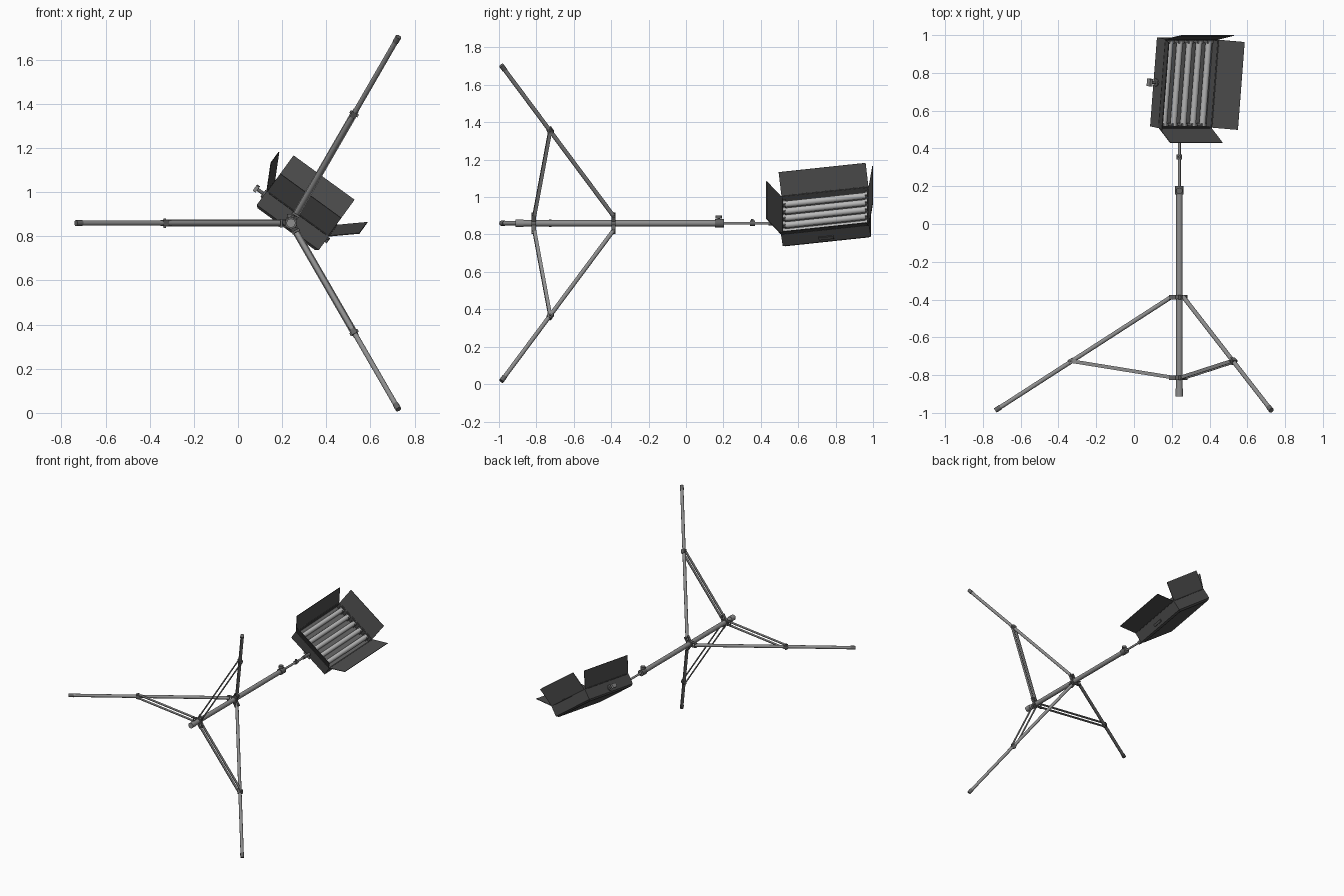
import bpy, bmesh, math
from mathutils import Vector, Matrix

if "Cube" in bpy.data.objects:
    bpy.data.objects.remove(bpy.data.objects["Cube"])

def mat(name, v):
    m = bpy.data.materials.new(name)
    m.diffuse_color = (v, v, v, 1)
    m.use_nodes = True
    m.node_tree.nodes["Principled BSDF"].inputs["Base Color"].default_value = m.diffuse_color
    return m

METAL = mat("grey_metal", 0.27)
JOINT = mat("dark_joint_grey", 0.13)
HOUSING = mat("charcoal_housing", 0.075)
REFLECT = mat("reflector_grey", 0.13)
LAMP = mat("pale_tube_grey", 0.48)

def finish(bm, name, *mats, smooth=False):
    bmesh.ops.recalc_face_normals(bm, faces=bm.faces)
    me = bpy.data.meshes.new(name)
    bm.to_mesh(me)
    bm.free()
    ob = bpy.data.objects.new(name, me)
    bpy.context.collection.objects.link(ob)
    for m in mats:
        me.materials.append(m)
    if smooth:
        bpy.ops.object.select_all(action='DESELECT')
        ob.select_set(True)
        bpy.context.view_layer.objects.active = ob
        bpy.ops.object.shade_smooth_by_angle(angle=math.radians(40))
    return ob

def rod(name, a, b, r, m, seg=16):
    """Round bar between two points."""
    a, b = Vector(a), Vector(b)
    d = b - a
    M = Matrix.Translation((a + b) / 2) @ d.to_track_quat('Z', 'Y').to_matrix().to_4x4()
    bm = bmesh.new()
    bmesh.ops.create_cone(bm, cap_ends=True, segments=seg, radius1=r, radius2=r,
                          depth=d.length, matrix=M)
    return finish(bm, name, m, smooth=True)

def block(name, centre, axes, size, m):
    """Box with its own three axes."""
    R = Matrix([Vector(a).normalized() for a in axes]).transposed().to_4x4()
    bm = bmesh.new()
    bmesh.ops.create_cube(bm, size=1, matrix=Matrix.Translation(centre) @ R @ Matrix.Diagonal((*size, 1)))
    return finish(bm, name, m)

# ---------- stand: its axis runs along y ----------
CX, CZ = 0.24, 0.86
Y = Vector((0, 1, 0))

def ax(y, dx=0, dz=0):
    return Vector((CX + dx, y, CZ + dz))

rod("main_pole", ax(-0.90), ax(0.17), 0.017, METAL, 24)
rod("pole_end_cap", ax(-0.912), ax(-0.87), 0.02, METAL, 24)
rod("upper_pole", ax(0.17), ax(0.45), 0.0075, METAL)
rod("pole_clamp", ax(0.155), ax(0.202), 0.023, JOINT, 24)
rod("clamp_screw", ax(0.175), ax(0.175, 0, 0.03), 0.007, JOINT)
rod("clamp_knob", ax(0.175, 0, 0.026), ax(0.175, 0, 0.042), 0.017, JOINT)
rod("upper_clamp", ax(0.342), ax(0.368), 0.014, JOINT)
rod("upper_clamp_knob", ax(0.355), ax(0.355, 0, 0.022), 0.007, JOINT)
rod("leg_hub", ax(-0.398), ax(-0.378), 0.026, JOINT, 24)
rod("brace_hub", ax(-0.825), ax(-0.803), 0.026, JOINT, 24)

for i, deg in enumerate((180, 60, -60), 1):
    rad = Vector((math.cos(math.radians(deg)), 0, math.sin(math.radians(deg))))
    tan = rad.cross(Y)
    top, foot = ax(-0.386) + rad * 0.042, ax(-0.983) + rad * 0.968
    knee, low = ax(-0.726) + rad * 0.572, ax(-0.812) + rad * 0.04
    d = (foot - top).normalized()
    rod(f"leg_{i}", top, foot, 0.0115, METAL)
    rod(f"foot_{i}", foot - d * 0.025, foot + d * 0.008, 0.0135, JOINT)
    # hinge plates and pins
    for y, nm in ((-0.388, "leg"), (-0.814, "brace")):
        for s in (-1, 1):
            block(f"{nm}_bracket_{i}", ax(y) + rad * 0.034 + tan * s * 0.014, (rad, Y, tan),
                  (0.044, 0.022, 0.005), JOINT)
        p = ax(y) + rad * 0.043
        rod(f"{nm}_pin_{i}", p - tan * 0.019, p + tan * 0.019, 0.006, JOINT, 10)
    rod(f"knee_pin_{i}", knee - tan * 0.021, knee + tan * 0.021, 0.007, JOINT, 10)
    block(f"knee_sleeve_{i}", knee, (d, d.cross(tan), tan), (0.03, 0.027, 0.026), JOINT)
    # twin brace strips either side of the leg
    b = (knee - low).normalized()
    for s in (-1, 1):
        block(f"brace_{i}", (knee + low) / 2 + tan * s * 0.0135, (b, b.cross(tan), tan),
              ((knee - low).length + 0.015, 0.019, 0.005), METAL)

# ---------- lamp head: local axes width, height, depth ----------
a, t = math.radians(36), math.radians(7.5)
W = Vector((math.cos(a), 0, -math.sin(a)))
n0 = Vector((math.sin(a), 0, math.cos(a)))
H = Y * math.cos(t) + n0 * math.sin(t)
N = n0 * math.cos(t) - Y * math.sin(t)
ORIGIN = ax(0.519) - n0 * 0.036
HW, HH, DEP = 0.174, 0.475, 0.09

def loc(w, h, n):
    return ORIGIN + W * w + H * h + N * n

HEAD = Matrix((W, H, N)).transposed().to_4x4()
HEAD.translation = ORIGIN

# housing: chamfered back, recessed front
bm = bmesh.new()
bmesh.ops.create_cube(bm, size=1, matrix=Matrix.Translation((0, HH / 2, DEP / 2))
                      @ Matrix.Diagonal((HW * 2, HH, DEP, 1)))
back = [e for e in bm.edges if all(v.co.z < 0.01 for v in e.verts)]
bmesh.ops.bevel(bm, geom=back, offset=0.012, segments=1, affect='EDGES')
front = max(bm.faces, key=lambda f: f.calc_center_median().z)
bmesh.ops.inset_region(bm, faces=[front], thickness=0.008)
before = set(bm.faces)
ext = bmesh.ops.extrude_discrete_faces(bm, faces=[front])["faces"][0]
for v in ext.verts:
    v.co.z -= 0.045
ext.material_index = 1
bm.transform(HEAD)
finish(bm, "lamp_housing", HOUSING, REFLECT)

# lamp tubes with end sockets
for i in range(5):
    w = (i - 2) * 0.063
    rod(f"lamp_tube_{i + 1}", loc(w, 0.012, 0.068), loc(w, HH - 0.012, 0.068), 0.017, LAMP)
    for h in (0.016, HH - 0.016):
        block(f"tube_socket_{i + 1}", loc(w, h, 0.062), (W, H, N), (0.04, 0.014, 0.042), JOINT)

# barn doors: hinge corner pair plus a flare vector, all in local axes
def door(name, p, q, flare):
    p, q, f = Vector(p), Vector(q), Vector(flare)
    th = (q - p).cross(f).normalized() * 0.002
    bm = bmesh.new()
    vs = [bm.verts.new(c + s * th) for s in (-1, 1) for c in (p, q, q + f, p + f)]
    bm.faces.new(vs[:4])
    bm.faces.new(vs[4:])
    for k in range(4):
        j = (k + 1) % 4
        bm.faces.new((vs[k], vs[j], vs[j + 4], vs[k + 4]))
    bm.transform(HEAD)
    finish(bm, name, HOUSING)
    rod(name + "_hinge", HEAD @ (p.lerp(q, 0.03)), HEAD @ (p.lerp(q, 0.97)), 0.004, HOUSING, 8)

door("door_right", (HW, 0.003, DEP), (HW, HH - 0.003, DEP), (0.104, 0, 0.092))
door("door_left", (-HW, 0.003, DEP), (-HW, HH - 0.003, DEP), (-0.06, 0, 0.115))
door("door_top", (-HW + 0.003, HH, DEP), (HW - 0.003, HH, DEP), (0, 0.038, 0.136))
door("door_bottom", (-HW + 0.003, 0, DEP), (HW - 0.003, 0, DEP), (0, -0.063, 0.109))

# mount under the housing, side tilt knob and side handle
rod("mount_socket", ax(0.44), ax(0.53), 0.012, JOINT)
rod("mount_pin", loc(-0.03, -0.03, 0.042), loc(0.03, -0.03, 0.042), 0.007, JOINT, 10)
mid = HH / 2
rod("tilt_shaft", loc(-HW, mid, 0.04), loc(-HW - 0.04, mid, 0.04), 0.008, JOINT)
rod("tilt_flange", loc(-HW, mid, 0.04), loc(-HW - 0.008, mid, 0.04), 0.02, JOINT)
block("tilt_knob", loc(-HW - 0.045, mid, 0.04), (W, H, N), (0.016, 0.04, 0.03), METAL)
block("side_handle", loc(HW + 0.008, mid, 0.04), (W, H, N), (0.006, 0.08, 0.018), HOUSING)
for s in (-1, 1):
    block("handle_post", loc(HW + 0.004, mid + s * 0.034, 0.04), (W, H, N), (0.012, 0.01, 0.016), HOUSING)
